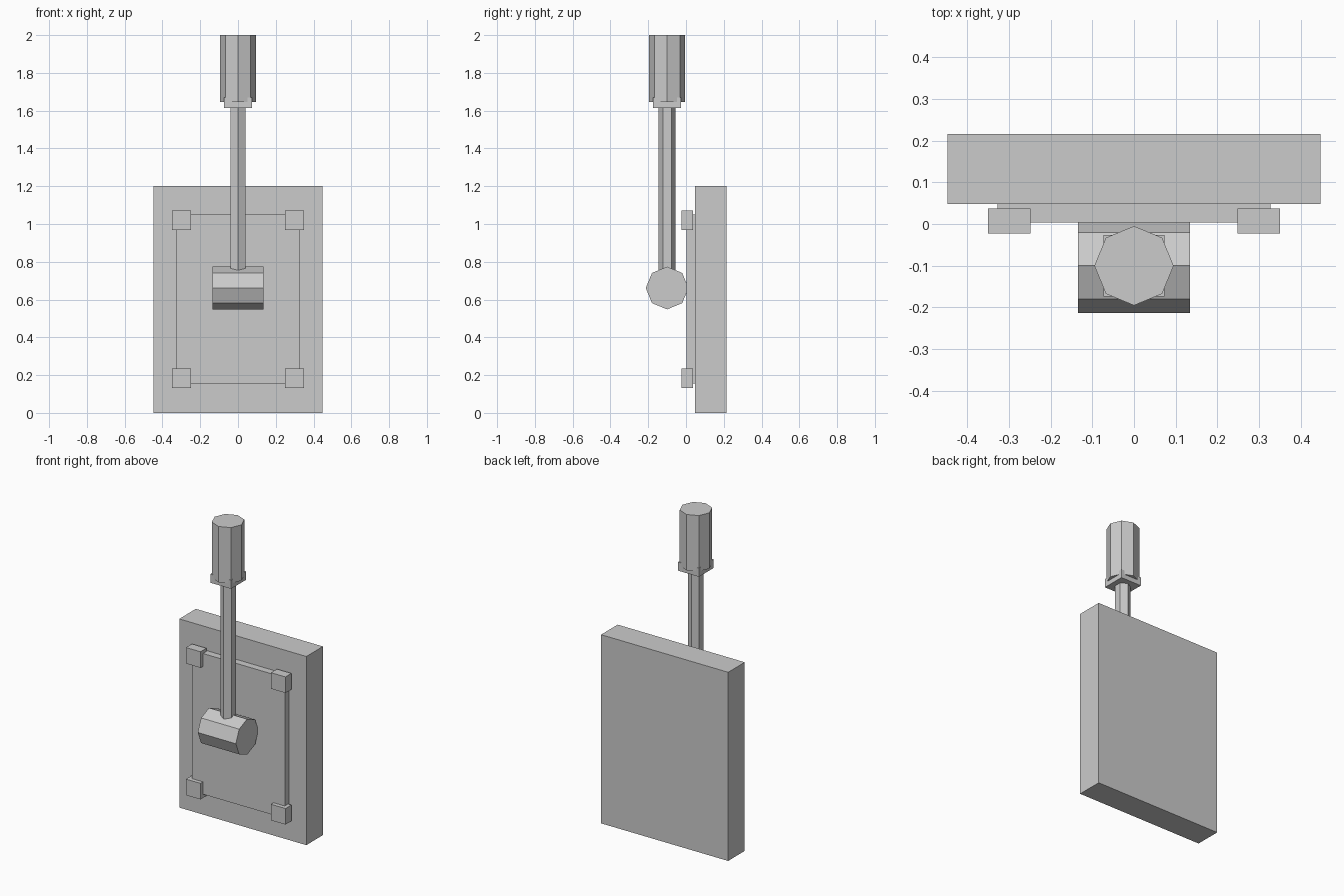
import bpy
from math import pi
from mathutils import Matrix

cube = bpy.data.objects.get("Cube")
if cube:
    bpy.data.objects.remove(cube, do_unlink=True)

grey = bpy.data.materials.new("light_grey")
grey.use_nodes = True
colour = (0.6, 0.6, 0.6, 1)
grey.diffuse_color = colour
grey.node_tree.nodes["Principled BSDF"].inputs["Base Color"].default_value = colour


def finish(name):
    obj = bpy.context.object
    obj.name = name
    obj.data.materials.append(grey)
    return obj


def box(name, x, y, z):
    """Box from its (min, max) range on each axis."""
    bpy.ops.mesh.primitive_cube_add(size=1)
    obj = finish(name)
    size = [b - a for a, b in (x, y, z)]
    mid = [(a + b) / 2 for a, b in (x, y, z)]
    obj.data.transform(Matrix.Translation(mid) @ Matrix.Diagonal((*size, 1)))


def prism(name, sides, radius, depth, centre, axis="Z"):
    bpy.ops.mesh.primitive_cylinder_add(vertices=sides, radius=radius, depth=depth)
    obj = finish(name)
    turn = Matrix.Rotation(pi / 2 if axis == "X" else 0, 4, "Y")
    obj.data.transform(Matrix.Translation(centre) @ turn)


LEVER_Y = -0.1

# Wall plate and raised panel
box("back_plate", (-0.447, 0.447), (0.048, 0.215), (0, 1.2))
box("front_panel", (-0.327, 0.327), (0.003, 0.06), (0.155, 1.05))

# Corner blocks
for side, sx in (("left", 1), ("right", -1)):
    for level, z in (("lower", 0.183), ("upper", 1.02)):
        xs = sorted((sx * 0.248, sx * 0.35))
        box(f"{level}_{side}_block", xs, (-0.023, 0.037), (z - 0.051, z + 0.051))

# Lever: pivot drum, hexagonal shaft, square collar, octagonal grip
prism("pivot_drum", 8, 0.113, 0.268, (0, LEVER_Y, 0.661), "X")
prism("lever_shaft", 6, 0.045, 0.97, (0, LEVER_Y, 1.145))
box("grip_collar", (-0.073, 0.073), (LEVER_Y - 0.074, LEVER_Y + 0.074), (1.615, 1.67))
prism("lever_grip", 8, 0.095, 0.355, (0, LEVER_Y, 1.8225))
